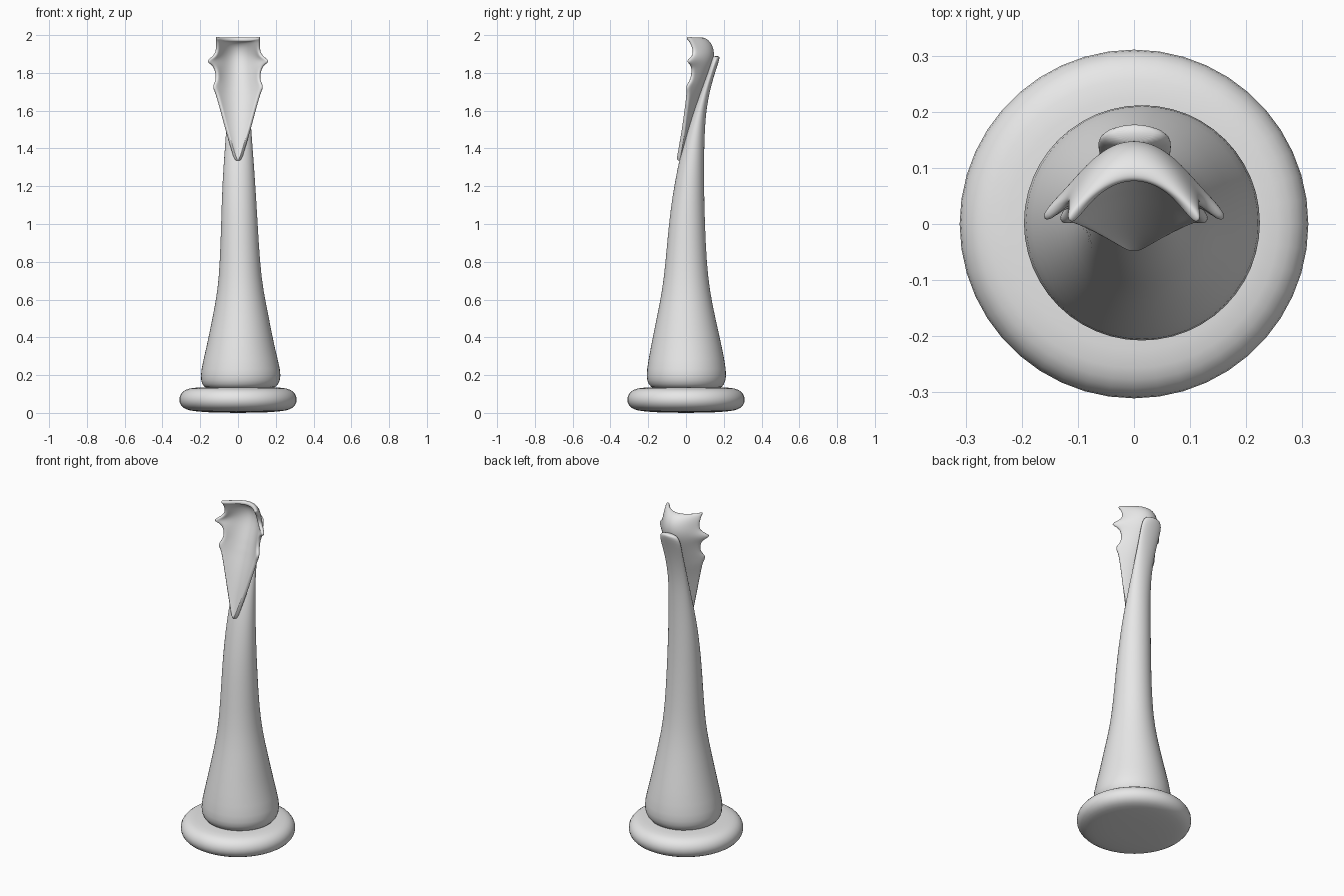
import bpy, bmesh, math

grey = bpy.data.materials.new("plain grey")
grey.diffuse_color = (0.8, 0.8, 0.8, 1)


def finish(name, bm, levels=1, thickness=0):
    """Turn a bmesh into a smooth grey object."""
    bmesh.ops.recalc_face_normals(bm, faces=bm.faces)
    mesh = bpy.data.meshes.new(name)
    bm.to_mesh(mesh)
    bm.free()
    mesh.materials.append(grey)
    mesh.polygons.foreach_set("use_smooth", [True] * len(mesh.polygons))
    obj = bpy.data.objects.new(name, mesh)
    bpy.context.collection.objects.link(obj)
    if thickness:
        solid = obj.modifiers.new("thickness", "SOLIDIFY")
        solid.thickness = thickness
        solid.offset = 0
    if levels:
        sub = obj.modifiers.new("smooth", "SUBSURF")
        sub.levels = sub.render_levels = levels
    return obj


def loft(name, rings, sides, levels):
    """Skin stacked ellipses given as z, x0, x1, y0, y1."""
    bm = bmesh.new()
    loops = []
    for z, x0, x1, y0, y1 in rings:
        loops.append([bm.verts.new((
            (x0 + x1) / 2 + (x1 - x0) / 2 * math.cos(2 * math.pi * i / sides),
            (y0 + y1) / 2 + (y1 - y0) / 2 * math.sin(2 * math.pi * i / sides), z))
            for i in range(sides)])
    for a, b in zip(loops, loops[1:]):
        for i in range(sides):
            j = (i + 1) % sides
            bm.faces.new((a[i], a[j], b[j], b[i]))
    bm.faces.new(loops[0])
    bm.faces.new(loops[-1])
    return finish(name, bm, levels)


# Rounded disc foot
foot = [(z, -r, r, -r, r) for z, r in (
    (0.008, 0.12), (0.008, 0.235), (0.018, 0.283), (0.04, 0.309), (0.07, 0.318),
    (0.10, 0.309), (0.124, 0.285), (0.135, 0.24), (0.135, 0.12))]
foot[0] = (0.0, -0.12, 0.12, -0.12, 0.12)
loft("foot_disc", foot, 22, 1)

# Swollen stem that narrows and leans back to a flat rounded end
loft("stem", [
    (0.120, -0.14, 0.16, -0.15, 0.16),
    (0.135, -0.185, 0.205, -0.19, 0.195),
    (0.17, -0.199, 0.226, -0.21, 0.213),
    (0.22, -0.200, 0.230, -0.212, 0.217),
    (0.35, -0.168, 0.194, -0.188, 0.192),
    (0.50, -0.137, 0.166, -0.157, 0.157),
    (0.65, -0.108, 0.134, -0.126, 0.126),
    (0.80, -0.097, 0.117, -0.109, 0.110),
    (1.00, -0.090, 0.105, -0.092, 0.101),
    (1.15, -0.086, 0.096, -0.072, 0.097),
    (1.30, -0.078, 0.086, -0.045, 0.096),
    (1.40, -0.070, 0.078, -0.020, 0.097),
    (1.50, -0.063, 0.071, 0.008, 0.100),
    (1.60, -0.058, 0.064, 0.040, 0.107),
    (1.70, -0.058, 0.062, 0.075, 0.125),
    (1.78, -0.062, 0.065, 0.105, 0.147),
    (1.84, -0.066, 0.068, 0.125, 0.167),
    (1.875, -0.058, 0.060, 0.135, 0.178),
    (1.890, -0.035, 0.037, 0.145, 0.178),
], 24, 1)

# Hooded leaf: centre y, centre z, edge x, edge y, edge z, spike reach
rows = [
    (-0.040, 1.335, 0.008, -0.041, 1.338, 0),
    (-0.034, 1.355, 0.020, -0.038, 1.358, 0),
    (-0.020, 1.40, 0.034, -0.031, 1.405, 0),
    (0.005, 1.50, 0.064, -0.015, 1.50, 0),
    (0.036, 1.60, 0.090, -0.004, 1.60, 0),
    (0.062, 1.67, 0.110, 0.004, 1.67, 0),
    (0.072, 1.70, 0.114, 0.010, 1.70, 0.006),
    (0.082, 1.725, 0.114, 0.016, 1.73, 0.022),
    (0.091, 1.75, 0.113, 0.024, 1.755, 0.004),
    (0.105, 1.785, 0.114, 0.030, 1.79, 0),
    (0.119, 1.82, 0.118, 0.034, 1.825, 0.005),
    (0.128, 1.845, 0.122, 0.035, 1.845, 0.018),
    (0.135, 1.87, 0.124, 0.035, 1.863, 0.048),
    (0.138, 1.895, 0.122, 0.036, 1.882, 0.012),
    (0.136, 1.920, 0.116, 0.038, 1.905, 0),
    (0.128, 1.945, 0.112, 0.034, 1.932, 0),
    (0.113, 1.965, 0.111, 0.026, 1.955, 0.002),
    (0.095, 1.976, 0.110, 0.018, 1.975, 0.005),
    (0.076, 1.977, 0.108, 0.006, 1.991, 0.010),
]
bm = bmesh.new()
half = 8
grid = []
for yc, zc, w, ye, ze, spike in rows:
    line = []
    for i in range(-half, half + 1):
        u = i / half
        k, tip = u * u, u ** 8
        line.append(bm.verts.new((
            w * u + math.copysign(spike * tip, u),
            yc + (ye - yc) * k - 0.75 * spike * tip,
            zc + (ze - zc) * k ** 1.6)))
    grid.append(line)
for a, b in zip(grid, grid[1:]):
    for i in range(2 * half):
        bm.faces.new((a[i], a[i + 1], b[i + 1], b[i]))
finish("hooded_leaf", bm, 2, 0.022)
